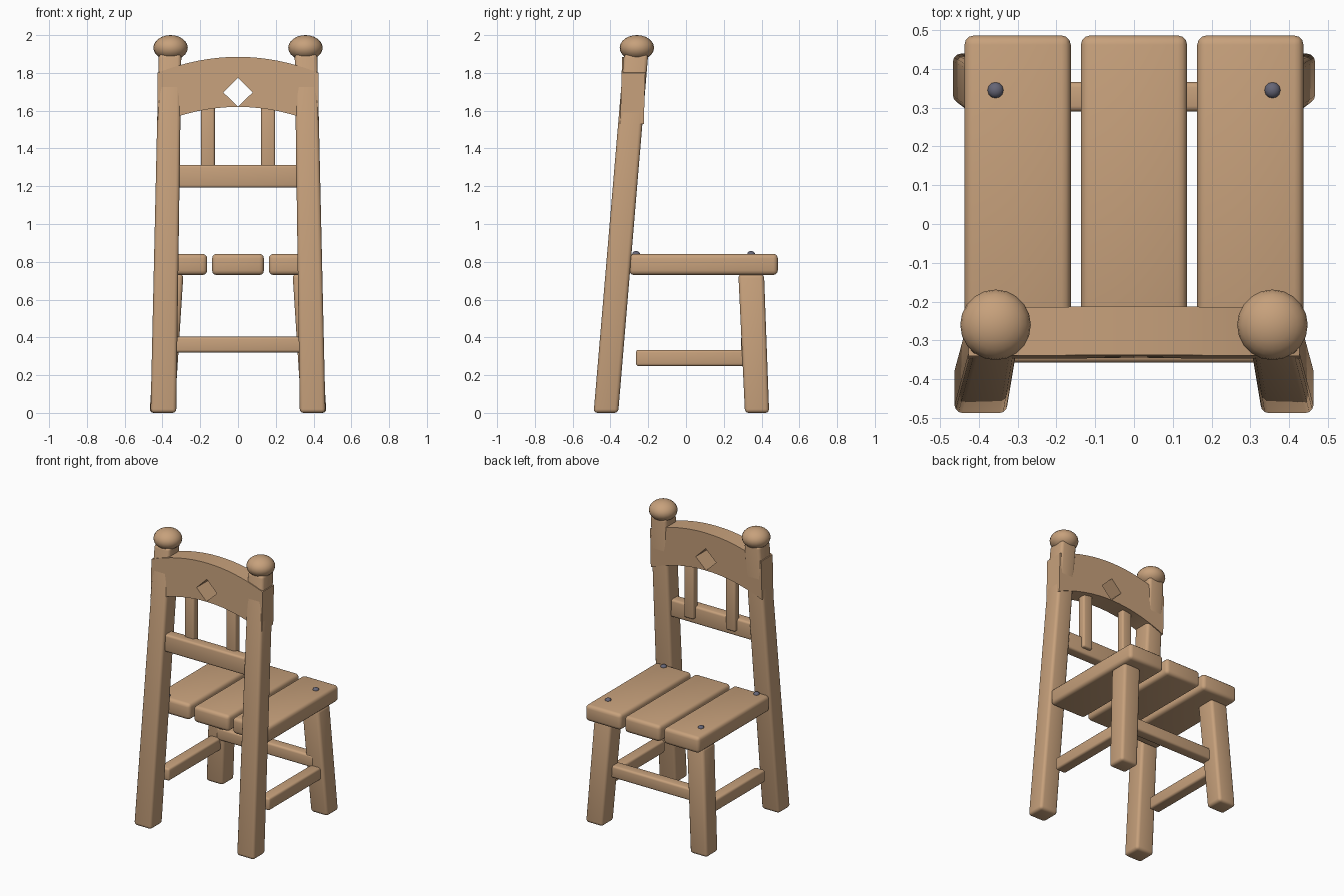
import bpy, bmesh, math
from mathutils import Vector, Matrix

if "Cube" in bpy.data.objects:
    bpy.data.objects.remove(bpy.data.objects["Cube"])


def material(name, rgb):
    m = bpy.data.materials.new(name)
    m.diffuse_color = (*rgb, 1)
    m.use_nodes = True
    m.node_tree.nodes["Principled BSDF"].inputs["Base Color"].default_value = m.diffuse_color
    return m


WOOD = material("light wood", (0.57, 0.355, 0.2))
METAL = material("grey metal", (0.13, 0.13, 0.18))


def finish(name, bm, mat, bevel=0):
    bmesh.ops.recalc_face_normals(bm, faces=bm.faces)
    me = bpy.data.meshes.new(name)
    bm.to_mesh(me)
    bm.free()
    me.materials.append(mat)
    ob = bpy.data.objects.new(name, me)
    bpy.context.collection.objects.link(ob)
    bpy.ops.object.select_all(action='DESELECT')
    bpy.context.view_layer.objects.active = ob
    ob.select_set(True)
    if bevel:
        mod = ob.modifiers.new("bevel", 'BEVEL')
        mod.width, mod.segments = bevel, 3
        bpy.ops.object.modifier_apply(modifier="bevel")
    bpy.ops.object.shade_smooth_by_angle(angle=math.radians(35))
    return ob


def box(name, lo, hi, bevel):
    lo, hi = Vector(lo), Vector(hi)
    bm = bmesh.new()
    bmesh.ops.create_cube(bm, size=1)
    for v in bm.verts:
        v.co = (lo + hi) / 2 + v.co * (hi - lo)
    return finish(name, bm, WOOD, bevel)


def leg(name, foot, top, foot_size, top_size, bevel=0.02):
    # splayed post with level ends
    bm = bmesh.new()
    bmesh.ops.create_cube(bm, size=1)
    for v in bm.verts:
        c, s = (top, top_size) if v.co.z > 0 else (foot, foot_size)
        v.co = (c[0] + v.co.x * s[0], c[1] + v.co.y * s[1], c[2])
    return finish(name, bm, WOOD, bevel)


def ball(name, centre, radii, mat, seg, rings):
    bm = bmesh.new()
    bmesh.ops.create_uvsphere(bm, u_segments=seg, v_segments=rings, radius=1)
    for v in bm.verts:
        v.co = Vector(centre) + v.co * Vector(radii)
    return finish(name, bm, mat)


# paired parts: legs, finials, side stretchers, back slats, screws
for s, side in ((-1, "left"), (1, "right")):
    leg(f"back_leg_{side}", (s * 0.395, -0.424, 0), (s * 0.36, -0.264, 1.9),
        (0.136, 0.13), (0.12, 0.128))
    leg(f"front_leg_{side}", (s * 0.402, 0.376, 0), (s * 0.355, 0.345, 0.735),
        (0.132, 0.128), (0.132, 0.136))
    ball(f"finial_{side}", (s * 0.357, -0.26, 1.933), (0.091, 0.091, 0.067), WOOD, 20, 12)
    box(f"side_stretcher_{side}", (s * 0.385 - 0.04, -0.265, 0.248),
        (s * 0.385 + 0.04, 0.34, 0.334), 0.014)
    box(f"back_slat_{side}", (s * 0.16 - 0.037, -0.31, 1.23),
        (s * 0.16 + 0.037, -0.256, 1.65), 0.012)
    for y, place in ((-0.264, "rear"), (0.345, "front")):
        ball(f"screw_{place}_{side}", (s * 0.357, y, 0.84), (0.021, 0.021, 0.017), METAL, 12, 8)

# seat planks
for x, n in ((-0.3, "left"), (0, "middle"), (0.3, "right")):
    box(f"seat_plank_{n}", (x - 0.137, -0.3, 0.73), (x + 0.137, 0.486, 0.842), 0.024)

# cross rails
box("front_stretcher", (-0.37, 0.29, 0.32), (0.37, 0.366, 0.404), 0.014)
box("back_rail", (-0.35, -0.357, 1.192), (0.35, -0.28, 1.313), 0.014)

# arched top panel with diamond hole
N = 16
xs = [-0.427 + 0.854 * i / N for i in range(N + 1)]
outline = [(x, 1.885 - 0.085 * (x / 0.427) ** 2) for x in xs]
outline += [(x, 1.62 - 0.09 * (x / 0.427) ** 2) for x in reversed(xs)]
diamond = [(-0.078, 1.697), (0, 1.774), (0.078, 1.697), (0, 1.62 + 0.001)]
cu = bpy.data.curves.new("panel_outline", 'CURVE')
cu.dimensions, cu.fill_mode, cu.extrude = '2D', 'BOTH', 0.0625
for pts in (outline, diamond):
    sp = cu.splines.new('POLY')
    sp.points.add(len(pts) - 1)
    for p, (x, z) in zip(sp.points, pts):
        p.co = (x, z, 0, 1)
    sp.use_cyclic_u = True
helper = bpy.data.objects.new("panel_outline", cu)
bpy.context.collection.objects.link(helper)
bpy.context.view_layer.update()
flat = bpy.data.meshes.new_from_object(helper.evaluated_get(bpy.context.evaluated_depsgraph_get()))
bpy.data.objects.remove(helper)
bm = bmesh.new()
bm.from_mesh(flat)
bmesh.ops.remove_doubles(bm, verts=bm.verts, dist=0.0001)
bm.transform(Matrix.Translation((0, -0.281, 0)) @ Matrix.Rotation(math.pi / 2, 4, 'X'))
for v in bm.verts:
    v.co.y += 0.03 * (v.co.z - 1.7)
finish("top_panel", bm, WOOD)
